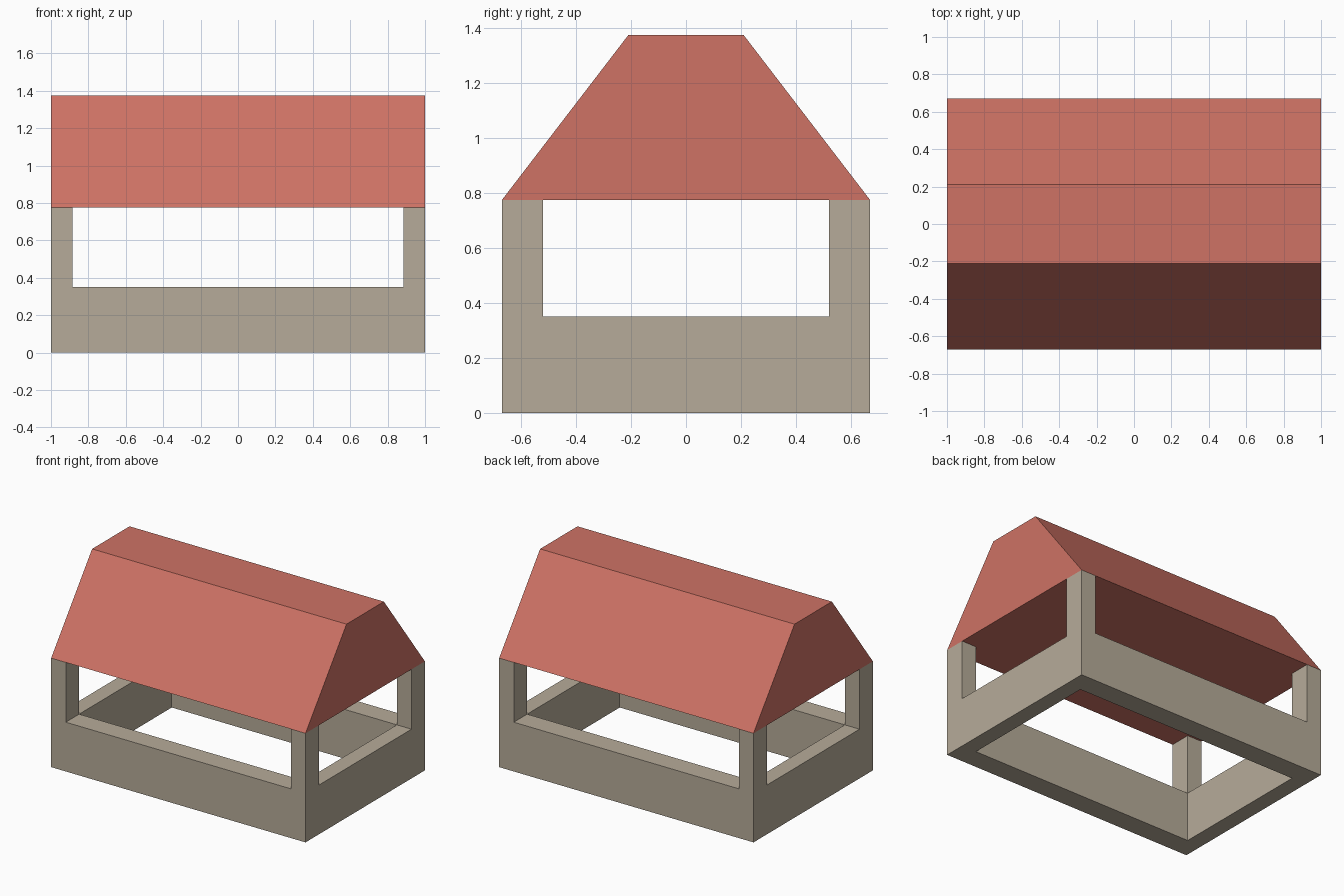
import bpy, bmesh
from mathutils import Vector

if "Cube" in bpy.data.objects:
    bpy.data.objects.remove(bpy.data.objects["Cube"])

X, Y = 1.0, 0.67            # outer half sizes
XI, YI = 0.885, 0.52        # inner half sizes
WALL, EAVE, TOP = 0.35, 0.775, 1.375
RIDGE = 0.21                # half width of the flat roof top


def material(name, color):
    mat = bpy.data.materials.new(name)
    mat.diffuse_color = (*color, 1)
    mat.use_nodes = True
    mat.node_tree.nodes["Principled BSDF"].inputs["Base Color"].default_value = mat.diffuse_color
    return mat


def finish(bm, name, mat):
    bmesh.ops.recalc_face_normals(bm, faces=bm.faces[:])
    mesh = bpy.data.meshes.new(name)
    bm.to_mesh(mesh)
    bm.free()
    mesh.materials.append(mat)
    obj = bpy.data.objects.new(name, mesh)
    bpy.context.collection.objects.link(obj)
    return obj


def extrude(bm, faces, offset, keep=False):
    """Extrude faces by offset and return the new cap faces."""
    geom = bmesh.ops.extrude_face_region(bm, geom=faces, use_keep_orig=keep)["geom"]
    verts = [g for g in geom if isinstance(g, bmesh.types.BMVert)]
    caps = [g for g in geom if isinstance(g, bmesh.types.BMFace)]
    bmesh.ops.translate(bm, verts=verts, vec=Vector(offset))
    if not keep:
        old = [f for f in faces if f.is_valid]
        if old:
            bmesh.ops.delete(bm, geom=old, context="FACES_ONLY")
    return caps


stone = material("stone", (0.47, 0.41, 0.32))
tile = material("roof_tile", (0.62, 0.17, 0.13))

# Low open wall ring with four corner posts, one continuous shell
bm = bmesh.new()
xs, ys = (-X, -XI, XI, X), (-Y, -YI, YI, Y)
grid = [[bm.verts.new((x, y, 0)) for y in ys] for x in xs]
ring = [bm.faces.new((grid[i][j], grid[i + 1][j], grid[i + 1][j + 1], grid[i][j + 1]))
        for i in range(3) for j in range(3) if (i, j) != (1, 1)]
caps = extrude(bm, ring, (0, 0, WALL), keep=True)
corners = [f for f in caps
           if abs(f.calc_center_median().x) > XI and abs(f.calc_center_median().y) > YI]
extrude(bm, corners, (0, 0, EAVE - WALL))
finish(bm, "walls_and_posts", stone)

# Solid roof: trapezoid profile extruded along x
bm = bmesh.new()
profile = [(-Y, EAVE), (Y, EAVE), (RIDGE, TOP), (-RIDGE, TOP)]
end = bm.faces.new([bm.verts.new((-X, y, z)) for y, z in profile])
extrude(bm, [end], (2 * X, 0, 0), keep=True)
finish(bm, "roof", tile)
